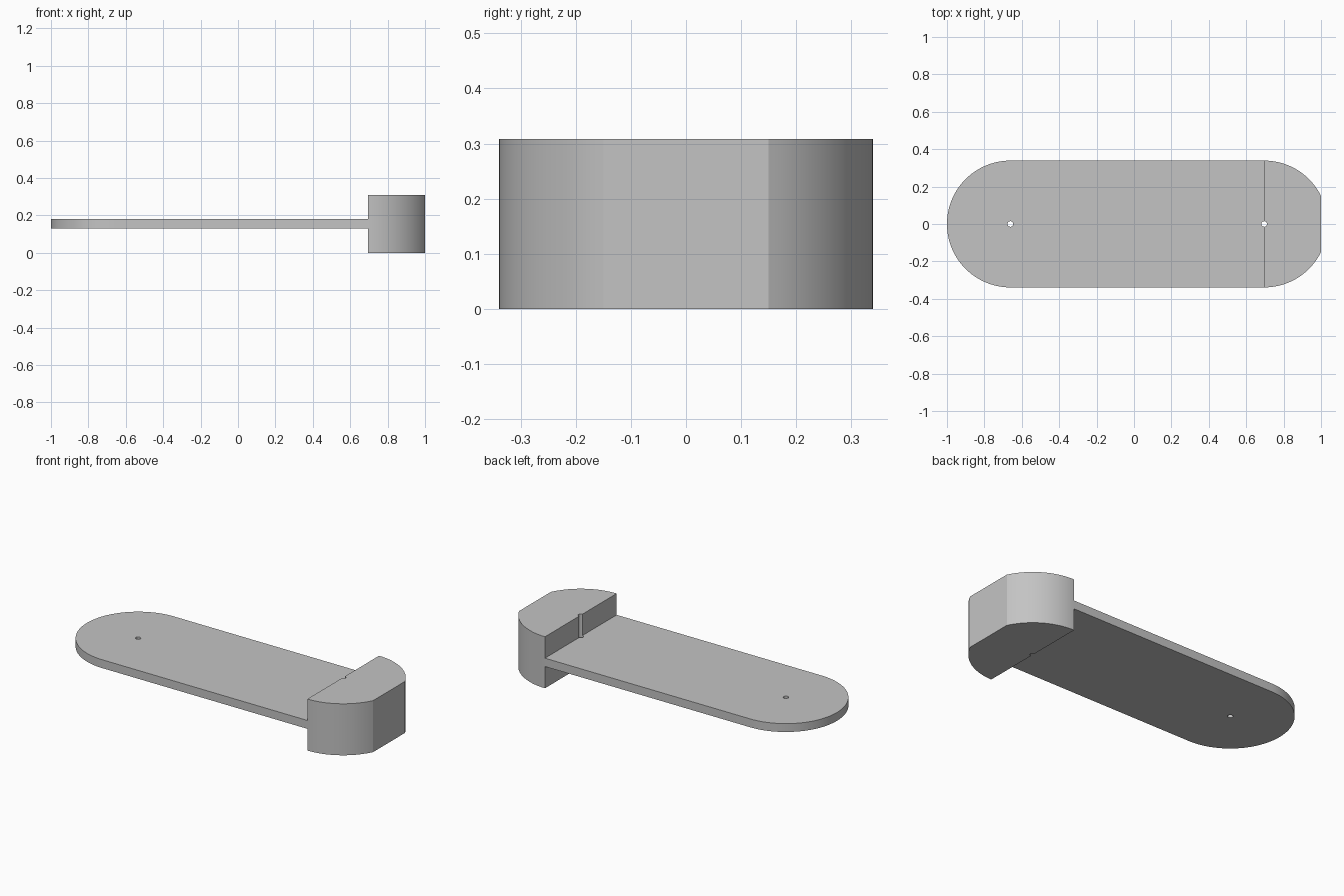
import bpy, bmesh
from math import acos, cos, sin, pi, radians

cube = bpy.data.objects.get("Cube")
if cube:
    bpy.data.objects.remove(cube)

R = 0.339                    # radius of the rounded ends
LEFT, RIGHT = -0.661, 0.696  # end arc centres, also the pin holes
HEIGHT = 0.308
LOW, HIGH = 0.13, 0.18       # underside and top of the thin plate
HOLE = 0.015

grey = bpy.data.materials.new("light_grey")
grey.use_nodes = True
colour = (0.55, 0.55, 0.55, 1)
grey.diffuse_color = colour
grey.node_tree.nodes["Principled BSDF"].inputs["Base Color"].default_value = colour


def arc(cx, radius, start, end, steps):
    angles = [start + (end - start) * i / steps for i in range(steps + 1)]
    return [(cx + radius * cos(a), radius * sin(a)) for a in angles]


def prism(name, outline, z0, z1):
    bm = bmesh.new()
    base = bm.faces.new([bm.verts.new((x, y, z0)) for x, y in outline])
    new = bmesh.ops.extrude_face_region(bm, geom=[base])["geom"]
    verts = [v for v in new if isinstance(v, bmesh.types.BMVert)]
    bmesh.ops.translate(bm, verts=verts, vec=(0, 0, z1 - z0))
    bmesh.ops.recalc_face_normals(bm, faces=bm.faces)
    mesh = bpy.data.meshes.new(name)
    bm.to_mesh(mesh)
    bm.free()
    mesh.materials.append(grey)
    obj = bpy.data.objects.new(name, mesh)
    bpy.context.collection.objects.link(obj)
    return obj


# Full-height body: round left end, right end rounded then cut flat at x = 1
flat = acos((1 - RIGHT) / R)
outline = (arc(LEFT, R, pi / 2, 3 * pi / 2, 48)
           + arc(RIGHT, R, -pi / 2, -flat, 20)
           + arc(RIGHT, R, flat, pi / 2, 20))
body = prism("plate_with_end_block", outline, 0, HEIGHT)

# Cutters: space above and below the plate, and the two pin holes
slab = [(-2, -1), (RIGHT, -1), (RIGHT, 1), (-2, 1)]
cutters = [prism("space_above", slab, HIGH, 1), prism("space_below", slab, -1, LOW)]
for label, x in (("left", LEFT), ("right", RIGHT)):
    circle = arc(x, HOLE, 0, 2 * pi, 24)[:-1]
    cutters.append(prism(label + "_pin_hole", circle, -2, 2))

bpy.context.view_layer.objects.active = body
for cutter in cutters:
    mod = body.modifiers.new(cutter.name, "BOOLEAN")
    mod.operation = "DIFFERENCE"
    mod.solver = "EXACT"
    mod.object = cutter
    bpy.ops.object.modifier_apply(modifier=mod.name)
    bpy.data.objects.remove(cutter)

# Smooth curves, crisp corners
bpy.ops.object.select_all(action="DESELECT")
body.select_set(True)
bpy.ops.object.shade_smooth_by_angle(angle=radians(20))
